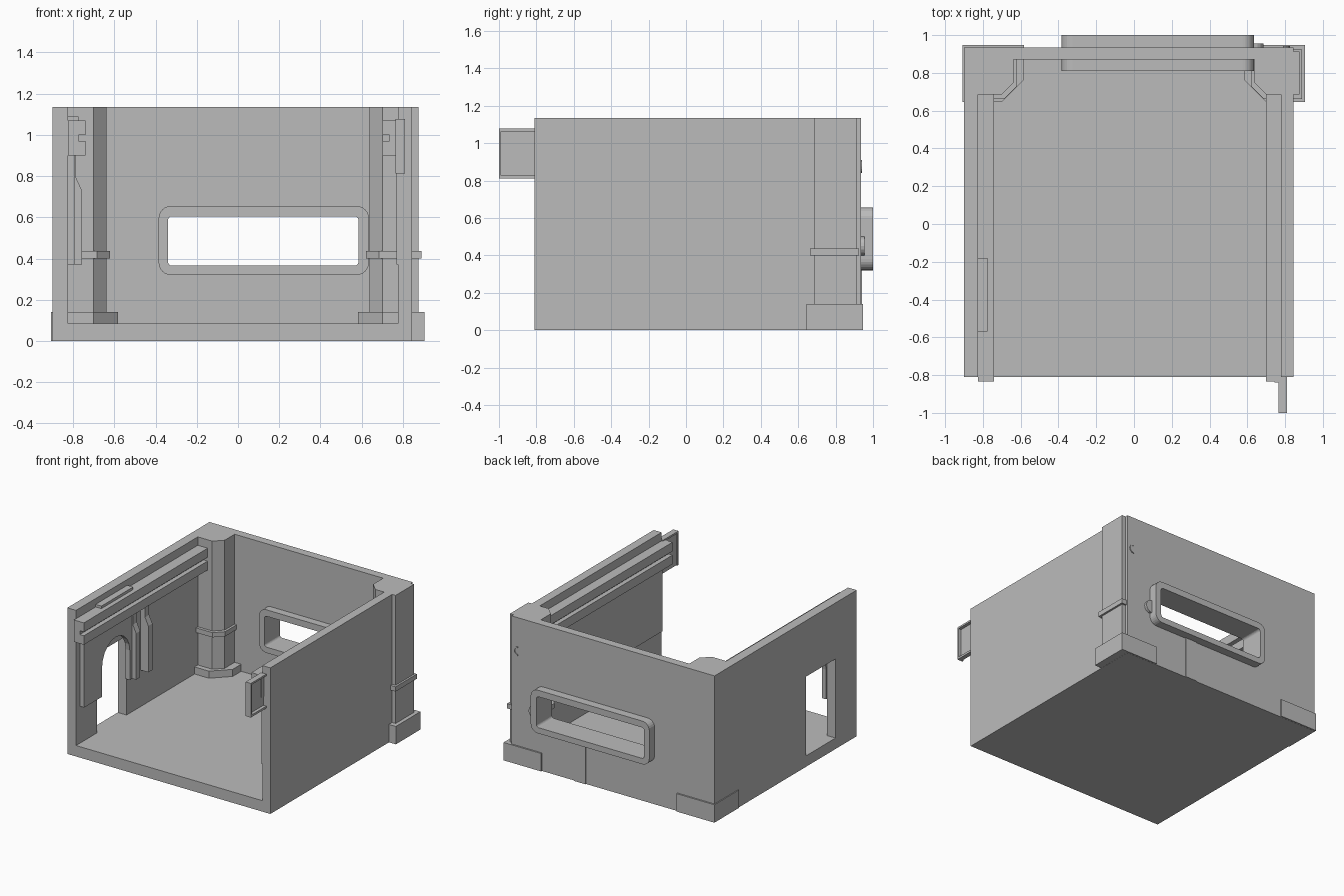
import bpy, bmesh, math

if "Cube" in bpy.data.objects:
    bpy.data.objects.remove(bpy.data.objects["Cube"])

grey = bpy.data.materials.new("plain_grey")
grey.use_nodes = True
grey.diffuse_color = (0.5, 0.5, 0.5, 1)
grey.node_tree.nodes["Principled BSDF"].inputs["Base Color"].default_value = (0.5, 0.5, 0.5, 1)

TOP = 1.135
FRONT, BACK = -0.81, 0.935


def prism(name, points, low, high, axis="z"):
    """Extrude a 2D outline along an axis: z (x,y), y (x,z) or x (y,z)."""
    place = {"z": lambda a, b, c: (a, b, c),
             "y": lambda a, b, c: (a, c, b),
             "x": lambda a, b, c: (c, a, b)}[axis]
    bm = bmesh.new()
    face = bm.faces.new([bm.verts.new(place(a, b, low)) for a, b in points])
    new = bmesh.ops.extrude_face_region(bm, geom=[face])["geom"]
    shift = place(0, 0, high - low)
    bmesh.ops.translate(bm, vec=shift, verts=[v for v in new if isinstance(v, bmesh.types.BMVert)])
    bmesh.ops.recalc_face_normals(bm, faces=bm.faces)
    mesh = bpy.data.meshes.new(name)
    bm.to_mesh(mesh)
    bm.free()
    mesh.materials.append(grey)
    obj = bpy.data.objects.new(name, mesh)
    bpy.context.collection.objects.link(obj)
    return obj


def box(name, x0, x1, y0, y1, z0, z1):
    return prism(name, [(x0, y0), (x1, y0), (x1, y1), (x0, y1)], z0, z1)


def arc(cx, cy, r, start, end, steps=6):
    return [(cx + r * math.cos(math.radians(start + (end - start) * i / steps)),
             cy + r * math.sin(math.radians(start + (end - start) * i / steps)))
            for i in range(steps + 1)]


def rounded(x0, x1, z0, z1, r):
    return (arc(x1 - r, z1 - r, r, 0, 90) + arc(x0 + r, z1 - r, r, 90, 180)
            + arc(x0 + r, z0 + r, r, 180, 270) + arc(x1 - r, z0 + r, r, 270, 360))


def cut(obj, cutter):
    cutter.hide_render = True
    cutter.hide_viewport = True
    cutter.display_type = "WIRE"
    mod = obj.modifiers.new("opening", "BOOLEAN")
    mod.object = cutter
    mod.solver = "EXACT"


# Room shell
box("floor", -0.9, 0.845, FRONT, BACK, 0, 0.085)
left_outer = box("door_wall", -0.9, -0.825, FRONT, 0.87, 0.085, TOP)
box("plain_wall", 0.777, 0.845, FRONT, 0.87, 0.085, TOP)
back_wall = box("back_wall", -0.9, 0.845, 0.87, BACK, 0.085, TOP)
cut(left_outer, box("door_cutter", -1, -0.7, -0.55, -0.19, 0.08, 0.7))

# Window with a deep rounded surround
window_cutter = prism("window_cutter", rounded(-0.34, 0.585, 0.365, 0.605, 0.02), 0.7, 1.1, "y")
surround = prism("window_surround", rounded(-0.385, 0.635, 0.32, 0.655, 0.06), 0.81, 1.0, "y")
cut(back_wall, window_cutter)
cut(surround, window_cutter)

# Strip below the window, on both faces of the wall
box("strip_outside", 0.205, 0.305, BACK, 0.942, 0, 0.33)
box("strip_inside", 0.205, 0.305, 0.863, 0.87, 0.085, 0.33)

# Small rounded marks on the back
prism("latch_disc", arc(0.635, 0.45, 0.05, -90, 90, 8), 0.93, 0.955, "y")
prism("hook", arc(0.79, 0.875, 0.035, -90, 90, 8) + arc(0.79, 0.875, 0.025, 90, -90, 8),
      0.93, 0.942, "y")


def corner(name, side, outer, inner, front, cham, back, z0, z1):
    """Chamfered corner outline, mirrored by side."""
    pts = [(outer, front), (inner - cham, front), (inner, front + cham), (inner, back), (outer, back)]
    if side > 0:
        pts = [(-x, y) for x, y in pts]
    else:
        pts = [(x, y) for x, y in pts]
    prism(name, pts, z0, z1)


# Corner posts with skirts and bands
for side, word, post_x, band_x, skirt_x in ((-1, "right", -0.86, -0.86, -0.907),
                                            (1, "left", -0.875, -0.89, -0.905)):
    def part(kind, outer, inner, front, cham, back, z0, z1):
        corner(word + "_" + kind, side, outer, inner, front, cham, back, z0, z1)
    part("post", post_x, -0.638, 0.685, 0.063, 0.912, 0.085, TOP)
    part("post_band", band_x, -0.62, 0.663, 0.065, 0.925, 0.4, 0.437)
    part("post_skirt", skirt_x, -0.582, 0.645, 0.12, 0.947, 0.001, 0.14)

# Slotted rails along both side walls
rail = [(0.777, 0.9), (0.7, 0.9), (0.7, 0.97), (0.735, 0.97), (0.735, 1.0),
        (0.7, 1.0), (0.7, 1.07), (0.777, 1.07)]
prism("left_rail", rail, -0.835, 0.69, "y")
prism("right_rail", [(-x - 0.04 if x < 0.777 else -0.826, z) for x, z in rail], -0.835, 0.69, "y")
box("rail_ledge", -0.826, -0.775, -0.57, -0.18, 1.07, 1.09)

# Thin panel under the left rail
box("left_panel", 0.768, 0.778, FRONT, 0.69, 0.37, 0.905)

# Arched drape around the doorway
arch = [(-0.76, 0.9), (-0.76, 0.37), (-0.54, 0.37), (-0.54, 0.6)]
arch += arc(-0.37, 0.6, 0.17, 180, 0, 10)[1:]
arch += [(-0.2, 0.37), (-0.12, 0.37), (-0.12, 0.9)]
prism("door_drape", arch, -0.826, -0.79, "x")
fold = [(-0.826, 0.37), (-0.757, 0.37), (-0.757, 0.73), (-0.785, 0.79), (-0.785, 0.9), (-0.826, 0.9)]
prism("rear_fold", fold, -0.17, -0.12, "y")
prism("rear_trim", fold, -0.02, 0.03, "y")

# Rimmed end bracket ahead of the left rail
box("bracket_plate", 0.775, 0.785, -0.99, FRONT, 0.82, 1.07)
box("bracket_top", 0.765, 0.81, -1.0, FRONT, 1.063, 1.077)
box("bracket_bottom", 0.775, 0.81, -1.0, FRONT, 0.812, 0.828)
box("bracket_front", 0.765, 0.81, -1.0, -0.988, 0.812, 1.077)
box("bracket_tab", 0.745, 0.79, -0.84, -0.805, 0.9, 1.07)
